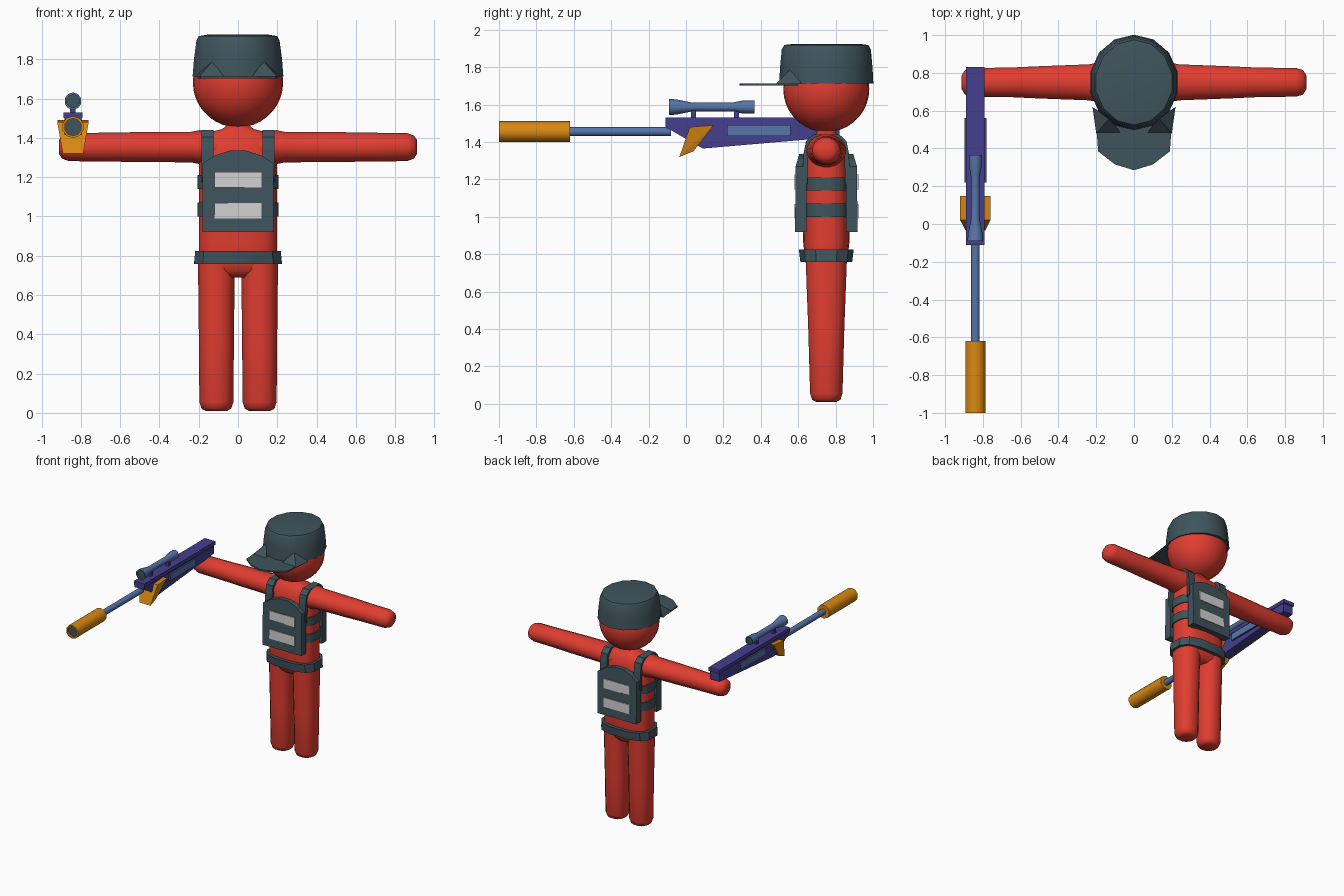
import bpy
import bmesh
from math import cos, sin, pi, radians, copysign
from mathutils import Vector

start_cube = bpy.data.objects.get("Cube")
if start_cube:
    bpy.data.objects.remove(start_cube, do_unlink=True)

BODY_Y = 0.75
GUN_X = -0.84
GUN_Z = 1.455
SCOPE_Z = 1.587


def make_material(name, red, green, blue):
    mat = bpy.data.materials.new(name)
    mat.use_nodes = True
    color = (red, green, blue, 1)
    mat.diffuse_color = color
    mat.node_tree.nodes["Principled BSDF"].inputs["Base Color"].default_value = color
    return mat


RED = make_material("red", 0.75, 0.047, 0.03)
SLATE = make_material("slate", 0.05, 0.088, 0.108)
PURPLE = make_material("purple", 0.06, 0.05, 0.27)
BLUE = make_material("steel blue", 0.095, 0.18, 0.39)
ORANGE = make_material("orange", 0.7, 0.25, 0.006)
WHITE = make_material("white", 0.65, 0.65, 0.65)


def finish(name, bm, mats, smooth=None):
    """Turn a bmesh into a named object; smooth is the sharp-edge angle."""
    bmesh.ops.recalc_face_normals(bm, faces=bm.faces)
    mesh = bpy.data.meshes.new(name)
    bm.to_mesh(mesh)
    bm.free()
    obj = bpy.data.objects.new(name, mesh)
    bpy.context.collection.objects.link(obj)
    for mat in mats:
        mesh.materials.append(mat)
    if smooth:
        bpy.ops.object.select_all(action='DESELECT')
        obj.select_set(True)
        bpy.context.view_layer.objects.active = obj
        bpy.ops.object.shade_smooth_by_angle(angle=radians(smooth))
    return obj


def place(axis, along, u, v):
    return {"X": (along, u, v), "Y": (u, along, v), "Z": (u, v, along)}[axis]


def loft(name, axis, center, rings, mats, sides=16, power=2, smooth=50, end_mats=(0, 0)):
    """Rings are (position along axis, radius u, radius v) about a centre (u, v)."""
    bm = bmesh.new()
    loops = []
    for along, ru, rv in rings:
        loop = []
        for i in range(sides):
            a = 2 * pi * (i + 0.5) / sides
            u, v = (copysign(abs(f) ** (2 / power), f) for f in (cos(a), sin(a)))
            loop.append(bm.verts.new(place(axis, along, center[0] + ru * u, center[1] + rv * v)))
        loops.append(loop)
    for a, b in zip(loops, loops[1:]):
        for i in range(sides):
            j = (i + 1) % sides
            bm.faces.new((a[i], a[j], b[j], b[i]))
    for loop, index in zip((loops[0], loops[-1]), end_mats):
        bm.faces.new(loop).material_index = index
    return finish(name, bm, mats, smooth)


def prism(name, axis, profile, low, high, mat):
    """Extrude a flat profile along an axis."""
    bm = bmesh.new()
    ends = [[bm.verts.new(place(axis, t, u, v)) for u, v in profile] for t in (low, high)]
    for end in ends:
        bm.faces.new(end)
    for i in range(len(profile)):
        j = (i + 1) % len(profile)
        bm.faces.new((ends[0][i], ends[0][j], ends[1][j], ends[1][i]))
    return finish(name, bm, [mat])


def box(name, low, high, mat):
    profile = [(low[0], low[1]), (high[0], low[1]), (high[0], high[1]), (low[0], high[1])]
    return prism(name, "Z", profile, low[2], high[2], mat)


def hull(name, points, mat):
    bm = bmesh.new()
    verts = [bm.verts.new(p) for p in points]
    bmesh.ops.convex_hull(bm, input=verts)
    return finish(name, bm, [mat])


# Torso and head
loft("torso", "Z", (0, BODY_Y),
     [(0.69, 0.15, 0.07), (0.72, 0.19, 0.1), (0.76, 0.2, 0.113), (0.87, 0.2, 0.125),
      (1.2, 0.2, 0.122), (1.33, 0.2, 0.11), (1.39, 0.19, 0.1), (1.425, 0.16, 0.075),
      (1.445, 0.08, 0.055), (1.48, 0.04, 0.04)], [RED], sides=24, power=2.8, smooth=80)
bm = bmesh.new()
bmesh.ops.create_uvsphere(bm, u_segments=28, v_segments=18, radius=0.23)
bmesh.ops.translate(bm, verts=bm.verts, vec=(0, BODY_Y, 1.683))
finish("head", bm, [RED], 60)

# Arms and legs
for s, side in ((1, "left"), (-1, "right")):
    arm = [(0.1, 0.1, 0.075), (0.195, 0.105, 0.088), (0.24, 0.097, 0.079), (0.5, 0.087, 0.078),
           (0.65, 0.08, 0.075), (0.86, 0.077, 0.073), (0.895, 0.066, 0.06), (0.912, 0.038, 0.035)]
    loft(side + "_arm", "X", (BODY_Y, 1.353), [(s * x, ry, rz) for x, ry, rz in arm],
         [RED], smooth=80)
    loft(side + "_leg", "Z", (s * 0.11, BODY_Y),
         [(0.01, 0.055, 0.055), (0.022, 0.077, 0.077), (0.055, 0.088, 0.088),
          (0.4, 0.091, 0.098), (0.66, 0.094, 0.108), (0.78, 0.095, 0.112)],
         [RED], power=2.3, smooth=80)

# Belt and the two bands round the vest
loft("belt", "Z", (0, BODY_Y), [(0.757, 0.23, 0.142), (0.825, 0.223, 0.15)],
     [SLATE], sides=12, power=2.8, smooth=20)
for level, name in ((1.0, "lower_vest_band"), (1.14, "upper_vest_band")):
    loft(name, "Z", (0, BODY_Y), [(level, 0.208, 0.13), (level + 0.07, 0.208, 0.13)],
         [SLATE], sides=24, power=2.8)

# Vest plates with white stripes, front and back
half_plate = [(0.18, 0.92), (0.18, 1.27), (0.12, 1.31), (0.04, 1.335)]
plate_profile = half_plate + [(-x, z) for x, z in reversed(half_plate)]
for s, side in ((-1, "front"), (1, "back")):
    near, far = BODY_Y + s * 0.105, BODY_Y + s * 0.167
    plate = prism(side + "_vest_plate", "Y", plate_profile, near, far, SLATE)
    for vert in plate.data.vertices:
        if vert.co.z > 1.26 and abs(vert.co.y - far) < 0.01:
            vert.co.y -= s * (vert.co.z - 1.26) * 0.3
    for low in (0.99, 1.147):
        ys = sorted((far - s * 0.003, far + s * 0.004))
        box(side + "_stripe", (-0.12, ys[0], low), (0.12, ys[1], low + 0.078), WHITE)

# Shoulder straps
half_strap = [(0.127, 1.2), (0.121, 1.34), (0.108, 1.405), (0.07, 1.44)]
outer = half_strap + [(-y, z) for y, z in reversed(half_strap)]
inner = [(y * 0.8, z - 0.025) for y, z in reversed(outer)]
strap_profile = [(BODY_Y + y, z) for y, z in outer + inner]
for name, low in (("left_strap", 0.125), ("right_strap", -0.187)):
    prism(name, "X", strap_profile, low, low + 0.062, SLATE)

# Cap crown, brim and the folds joining them
loft("cap_crown", "Z", (0, BODY_Y),
     [(1.712, 0.237, 0.252), (1.8, 0.23, 0.247), (1.895, 0.217, 0.238),
      (1.918, 0.205, 0.225), (1.925, 0.16, 0.175)], [SLATE], sides=14, smooth=32)
half_brim = [(0.205, 0.6), (0.19, 0.385), (0.1, 0.315)]
brim_profile = half_brim + [(0, 0.285)] + [(-x, y) for x, y in reversed(half_brim)]
prism("cap_brim", "Z", brim_profile, 1.702, 1.714, SLATE)
for s, side in ((1, "left"), (-1, "right")):
    hull(side + "_cap_fold",
         [(s * x, y, z) for x, y, z in ((0.13, 0.56, 1.79), (0.22, 0.62, 1.71),
                                        (0.2, 0.48, 1.71), (0.07, 0.48, 1.71))], SLATE)

# Rifle body, rail and side panel
prism("rifle_body", "X",
      [(-0.11, 1.48), (-0.11, 1.51), (0.82, 1.51), (0.82, 1.43), (0.67, 1.415), (0.09, 1.365)],
      GUN_X - 0.043, GUN_X + 0.043, PURPLE)
box("rifle_top_rail", (GUN_X - 0.049, -0.11, 1.5), (GUN_X + 0.049, 0.83, 1.53), PURPLE)
panel = box("rifle_side_panel", (GUN_X - 0.058, 0.22, 1.433), (GUN_X + 0.058, 0.56, 1.49), PURPLE)
panel.data.materials.append(BLUE)
for face in panel.data.polygons:
    if abs(face.normal.x) > 0.9:
        face.material_index = 1

# Slanted magazine
hull("magazine",
     [(GUN_X + s * w, y, z) for s in (-1, 1)
      for w, y, z in ((0.08, 0.02, 1.48), (0.08, 0.148, 1.49),
                      (0.052, 0.04, 1.35), (0.052, -0.035, 1.32))], ORANGE)

# Barrel and hollow-ended muzzle
loft("barrel", "Y", (GUN_X, GUN_Z), [(-0.65, 0.024, 0.024), (-0.08, 0.024, 0.024)],
     [BLUE], sides=10)


def tube(name, center_z, rings, mats, end_mats):
    loft(name, "Y", (GUN_X, center_z), [(y, r, r) for y, r in rings], mats,
         sides=10, smooth=40, end_mats=end_mats)


tube("muzzle", GUN_Z, [(-0.62, 0.056), (-1, 0.056), (-1, 0.044), (-0.985, 0.044)],
     [ORANGE, SLATE], (0, 1))

# Scope with dark lenses on two mounts
tube("scope", SCOPE_Z,
     [(-0.08, 0.034), (-0.09, 0.034), (-0.09, 0.044), (-0.05, 0.04), (0.03, 0.024),
      (0.25, 0.024), (0.3, 0.034), (0.365, 0.036), (0.365, 0.028), (0.355, 0.028)],
     [BLUE, SLATE], (1, 1))
for y, name in ((0.04, "front_scope_mount"), (0.27, "rear_scope_mount")):
    box(name, (GUN_X - 0.014, y - 0.014, 1.52), (GUN_X + 0.014, y + 0.014, 1.58), PURPLE)
